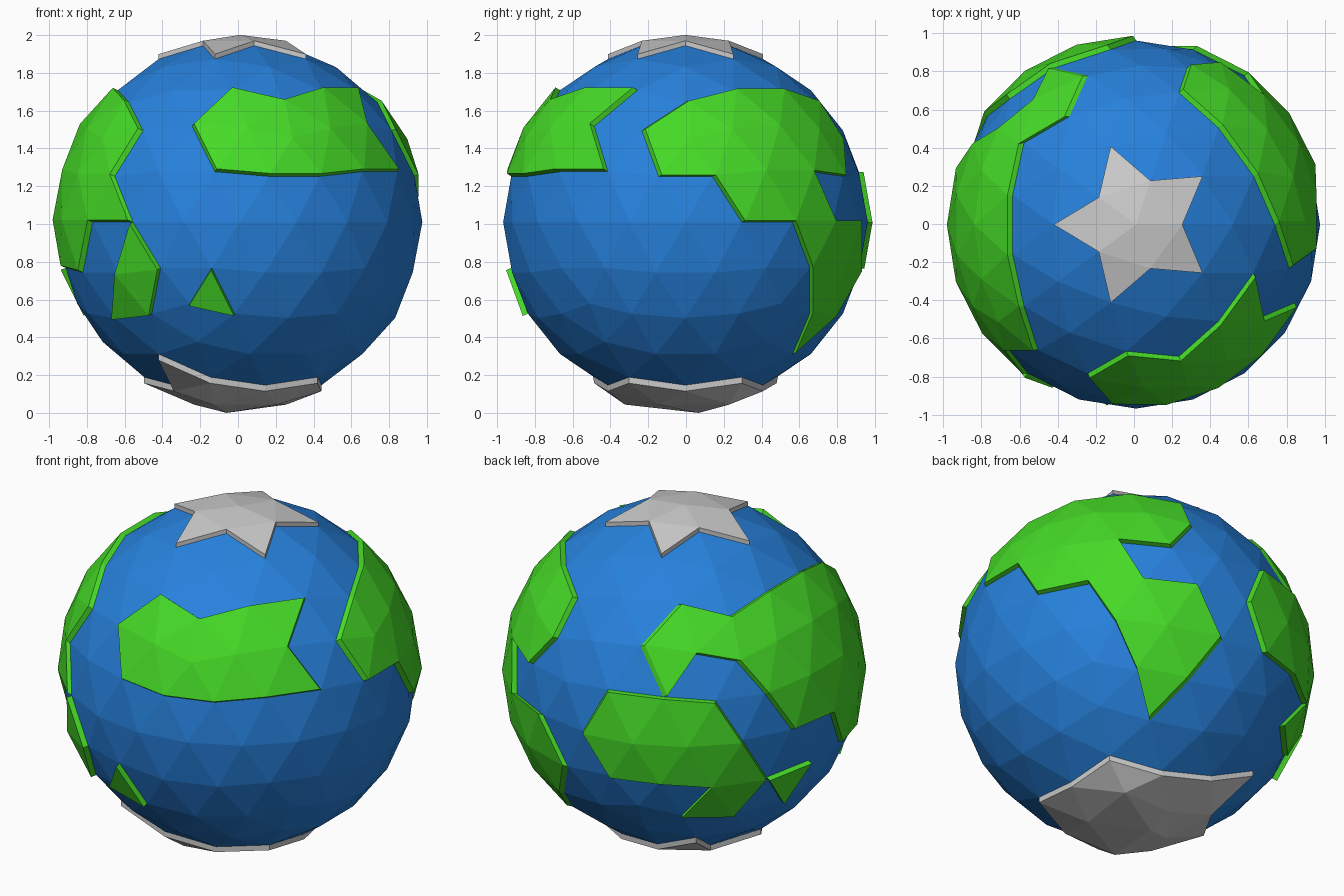
import bpy, bmesh
from math import sin, cos, radians, sqrt, pi
from mathutils import Vector

if "Cube" in bpy.data.objects:
    bpy.data.objects.remove(bpy.data.objects["Cube"])

R = 0.965                           # sea radius
C = Vector((0.011, -0.003, 1.01))   # globe centre

# heights of the icosphere's vertex rows
A, B, M, Q, V, U, L = 0.724, 0.6745, 0.526, 0.506, 0.447, 0.276, 0.2325


def direction(lon, z):
    r = sqrt(max(0, 1 - z * z))
    return Vector((r * cos(radians(lon)), r * sin(radians(lon)), z))


def material(name, color):
    mat = bpy.data.materials.new(name)
    mat.diffuse_color = (*color, 1)
    mat.use_nodes = True
    mat.node_tree.nodes["Principled BSDF"].inputs["Base Color"].default_value = mat.diffuse_color
    return mat


def inside(p, outline):
    """True when the outline winds around direction p on the sphere."""
    p = p.normalized()
    if p.dot(sum(outline, Vector())) <= 0:
        return False
    turn = 0
    for a, b in zip(outline, outline[1:] + outline[:1]):
        a, b = a - p * a.dot(p), b - p * b.dot(p)
        s = a.angle(b, 0)
        turn += s if a.cross(b).dot(p) > 0 else -s
    return abs(turn) > pi


def globe():
    bm = bmesh.new()
    bmesh.ops.create_icosphere(bm, subdivisions=3, radius=R)
    return bm


def finish(bm, name, mat):
    me = bpy.data.meshes.new(name)
    bm.to_mesh(me)
    bm.free()
    ob = bpy.data.objects.new(name, me)
    ob.location = C
    bpy.context.collection.objects.link(ob)
    if mat:
        me.materials.append(mat)


def plate(name, outline, height, mat=None, moves=()):
    """Raise the sphere faces inside an outline along their mean normal."""
    outline = [direction(*p) for p in outline]
    bm = globe()
    sea = [f for f in bm.faces if not inside(f.calc_center_median(), outline)]
    bmesh.ops.delete(bm, geom=sea, context='FACES')
    bm.normal_update()
    up = sum((f.normal for f in bm.faces), Vector()).normalized()
    out = bmesh.ops.extrude_face_region(bm, geom=bm.faces[:])
    top = [g for g in out['geom'] if isinstance(g, bmesh.types.BMVert)]
    picks = [(max(top, key=lambda v: v.co.dot(direction(*at))), Vector(by))
             for at, by in moves]
    for v in top:
        v.co += up * height
    for v, by in picks:
        v.co += by
    bm.normal_update()
    finish(bm, name, mat)


blue = material("sea_blue", (0.02, 0.22, 0.72))
green = material("land_green", (0.06, 0.70, 0.02))

# Sea
finish(globe(), "sea", blue)

# Continents and islands as (longitude, height) outlines
lands = {
    "front_continent": [
        (-108, M), (-94.4, A), (-72, B), (-49.6, A), (-22.4, A), (-36, M),
        (-26.3, U), (-45.7, U), (-62.5, L), (-81.5, L), (-98.3, U)],
    "right_continent": [
        (-17.5, Q), (0, B), (22.4, A), (49.6, A), (72, B), (72, V),
        (62.5, L), (45.7, U), (54, 0), (72, 0), (81.7, -U), (72, -M),
        (58.4, -A), (53.5, -Q), (45.5, -L), (36, 0), (18, 0),
        (9.5, L), (-9.5, L)],
    "left_continent": [
        (121.6, A), (144, B), (166.4, A), (193.6, A), (216, B), (233.5, Q),
        (225.5, L), (234, 0), (216, 0), (206.3, -U), (189.5, -L), (180, 0),
        (162, 0), (153.5, L), (144, V), (126.5, Q), (117.7, U), (108, M)],
    "back_continent": [
        (98.3, U), (117.7, U), (134.5, L), (144, 0), (153.7, -U), (144, -M),
        (125.5, -Q), (134.3, -U), (117.5, -L), (98.5, -L), (90, 0)],
    "front_left_island": [
        (234, 0), (242.5, -L), (234.5, -Q), (216, -M), (225.7, -U)],
    "front_islet": [(261.5, -L), (269.5, -Q), (252, -V)],
    "back_islet": [(153.7, -U), (170.5, -L), (162.5, -Q)],
}
for name, outline in lands.items():
    plate(name, outline, 0.03, green)

# North ice cap: five-pointed star
star = []
for k in range(5):
    star += [(72 * k, 0.965), (72 * k + 36, 0.894)]
plate("north_ice_cap", star, 0.026)

# South ice cap: ten-sided disc with two spurs and an uneven underside
disc = []
for k in range(10):
    disc.append((36 * k, -0.894 if k % 2 == 0 else -0.851))
    if k == 3:
        disc.append((130.4, -A))
    if k == 6:
        disc.append((229.6, -A))
plate("south_ice_cap", disc, 0.032, moves=[
    ((0, -1), (-0.07, 0.07, -0.013)),
    ((252, -0.965), (-0.07, -0.09, 0)),
    ((36, -0.965), (0.05, 0.09, 0))])
